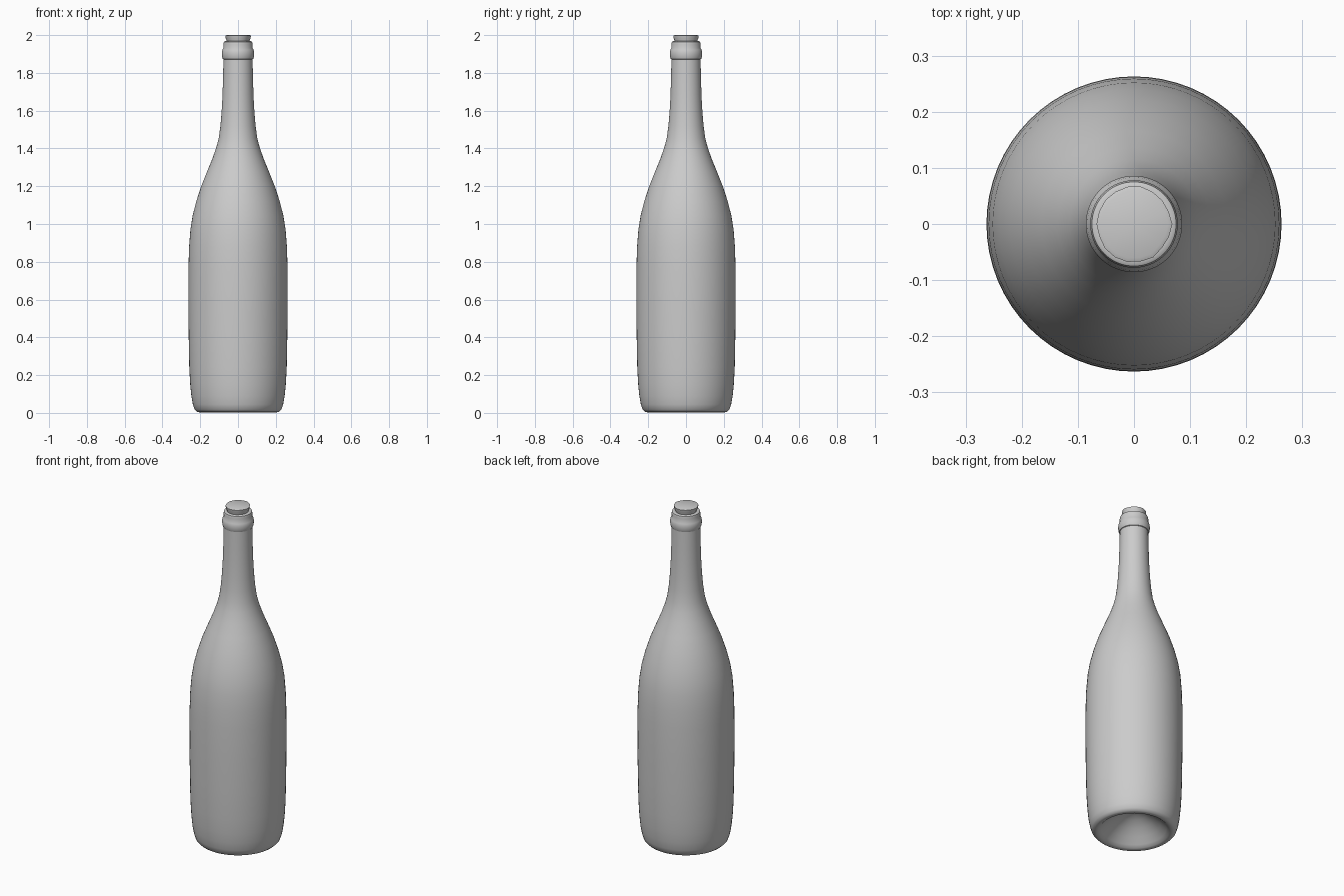
import bpy, bmesh, math, random

if "Cube" in bpy.data.objects:
    bpy.data.objects.remove(bpy.data.objects["Cube"])

random.seed(4)

# One plain grey for the whole model
grey = bpy.data.materials.new("plain_grey")
grey.diffuse_color = (0.6, 0.6, 0.6, 1)
grey.use_nodes = True
grey.node_tree.nodes["Principled BSDF"].inputs["Base Color"].default_value = grey.diffuse_color


def lathe(name, profile, sides, jitter=0.0, angle=40):
    """Spin an (r, z) profile around z; r = 0 makes a pole."""
    bm = bmesh.new()
    wobble = [1 + random.uniform(-jitter, jitter) for _ in range(sides)]
    rings = []
    for r, z in profile:
        if r == 0:
            rings.append([bm.verts.new((0, 0, z))] * sides)
        else:
            rings.append([bm.verts.new((r * wobble[i] * math.cos(math.tau * i / sides),
                                        r * wobble[i] * math.sin(math.tau * i / sides), z))
                          for i in range(sides)])
    for a, b in zip(rings, rings[1:]):
        for i in range(sides):
            j = (i + 1) % sides
            bm.faces.new(list(dict.fromkeys((a[i], a[j], b[j], b[i]))))
    bmesh.ops.recalc_face_normals(bm, faces=bm.faces)
    me = bpy.data.meshes.new(name)
    bm.to_mesh(me)
    bm.free()
    me.materials.append(grey)
    ob = bpy.data.objects.new(name, me)
    bpy.context.collection.objects.link(ob)
    bpy.ops.object.select_all(action='DESELECT')
    ob.select_set(True)
    bpy.context.view_layer.objects.active = ob
    bpy.ops.object.shade_smooth_by_angle(angle=math.radians(angle))
    return ob


# Glass bottle: punt, body, shoulder, neck, collar and mouth
lathe("bottle", [
    (0, 0.125), (0.03, 0.121), (0.065, 0.108), (0.105, 0.083), (0.145, 0.05),
    (0.175, 0.02), (0.19, 0.007), (0.205, 0.003), (0.218, 0.006), (0.23, 0.018),
    (0.239, 0.045), (0.247, 0.09), (0.253, 0.15), (0.258, 0.24), (0.261, 0.4),
    (0.263, 0.6), (0.262, 0.78), (0.259, 0.88), (0.252, 0.97), (0.24, 1.045),
    (0.221, 1.12), (0.195, 1.2), (0.165, 1.275), (0.136, 1.345), (0.115, 1.405),
    (0.102, 1.455), (0.093, 1.52), (0.087, 1.59), (0.082, 1.68), (0.079, 1.78),
    (0.077, 1.872), (0.081, 1.874), (0.085, 1.885), (0.086, 1.905), (0.083, 1.922),
    (0.077, 1.932), (0.078, 1.95), (0.075, 1.964), (0.068, 1.968), (0.056, 1.966),
    (0.054, 1.94), (0, 1.94)], 64)

# Flared cork with a slightly uneven rim
lathe("cork", [
    (0, 1.942), (0.055, 1.942), (0.058, 1.965), (0.065, 1.983),
    (0.067, 1.997), (0.06, 2.0), (0, 2.0)], 18, jitter=0.025, angle=30)
